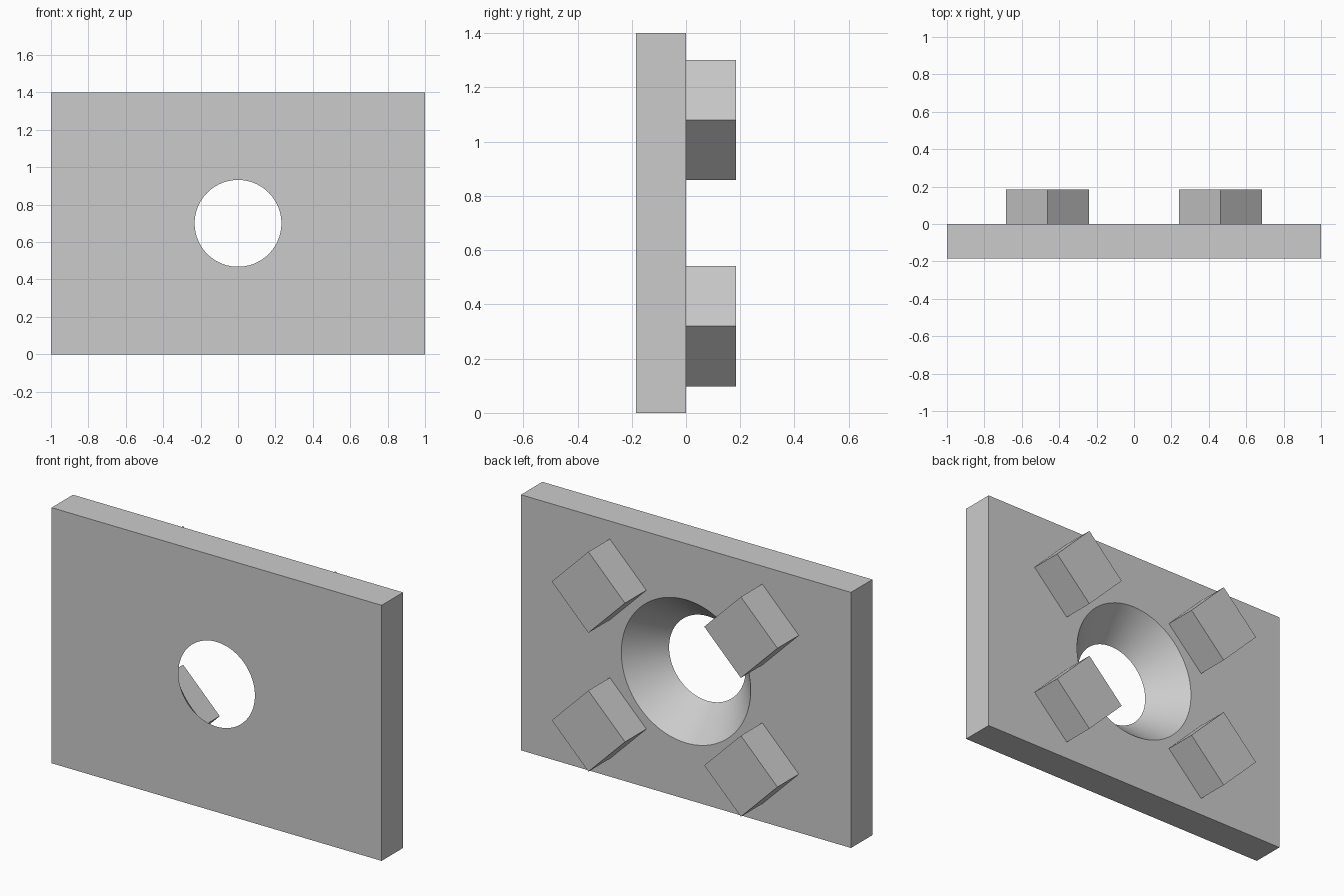
import bpy
import math

cube = bpy.data.objects.get("Cube")
if cube:
    bpy.data.objects.remove(cube, do_unlink=True)

WIDTH, HEIGHT, DEPTH = 2.0, 1.4, 0.185
HOLE_FRONT, HOLE_BACK = 0.232, 0.392
PEG_X, PEG_Z, PEG_HALF_DIAGONAL = 0.462, 0.38, 0.222
MID_Z = HEIGHT / 2

# Single grey material
grey = bpy.data.materials.new("plain grey")
grey.use_nodes = True
colour = (0.6, 0.6, 0.6, 1)
grey.diffuse_color = colour
grey.node_tree.nodes["Principled BSDF"].inputs["Base Color"].default_value = colour


def box(name, size, location, turn=0):
    bpy.ops.mesh.primitive_cube_add(size=1, location=location, rotation=(0, turn, 0))
    obj = bpy.context.object
    obj.name = name
    obj.scale = size
    bpy.ops.object.transform_apply(location=False, rotation=False, scale=True)
    obj.data.materials.append(grey)
    return obj


# Plate, front face at -DEPTH and back face at y = 0
plate = box("plate", (WIDTH, DEPTH, HEIGHT), (0, -DEPTH / 2, MID_Z))

# Conical cutter, running past both faces at the same slope
margin = 0.05
extra = (HOLE_BACK - HOLE_FRONT) / DEPTH * margin
bpy.ops.mesh.primitive_cone_add(
    vertices=96, radius1=HOLE_FRONT - extra, radius2=HOLE_BACK + extra,
    depth=DEPTH + 2 * margin, location=(0, -DEPTH / 2, MID_Z),
    rotation=(-math.pi / 2, 0, 0))
cutter = bpy.context.object
cutter.name = "hole_cutter"
cutter.hide_render = True
cutter.data.materials.append(grey)

# Countersunk hole
bpy.ops.object.select_all(action="DESELECT")
plate.select_set(True)
bpy.context.view_layer.objects.active = plate
hole = plate.modifiers.new("countersunk hole", "BOOLEAN")
hole.operation = "DIFFERENCE"
hole.solver = "EXACT"
hole.object = cutter
bpy.ops.object.modifier_apply(modifier=hole.name)
bpy.data.objects.remove(cutter, do_unlink=True)
bpy.ops.object.shade_smooth_by_angle(angle=math.radians(30))

# Four square pegs on the back, standing on their corners
side = PEG_HALF_DIAGONAL * math.sqrt(2)
for x_name, sx in (("left", 1), ("right", -1)):
    for z_name, sz in (("upper", 1), ("lower", -1)):
        box(f"{z_name}_{x_name}_peg", (side, DEPTH, side),
            (sx * PEG_X, DEPTH / 2, MID_Z + sz * PEG_Z), math.pi / 4)
